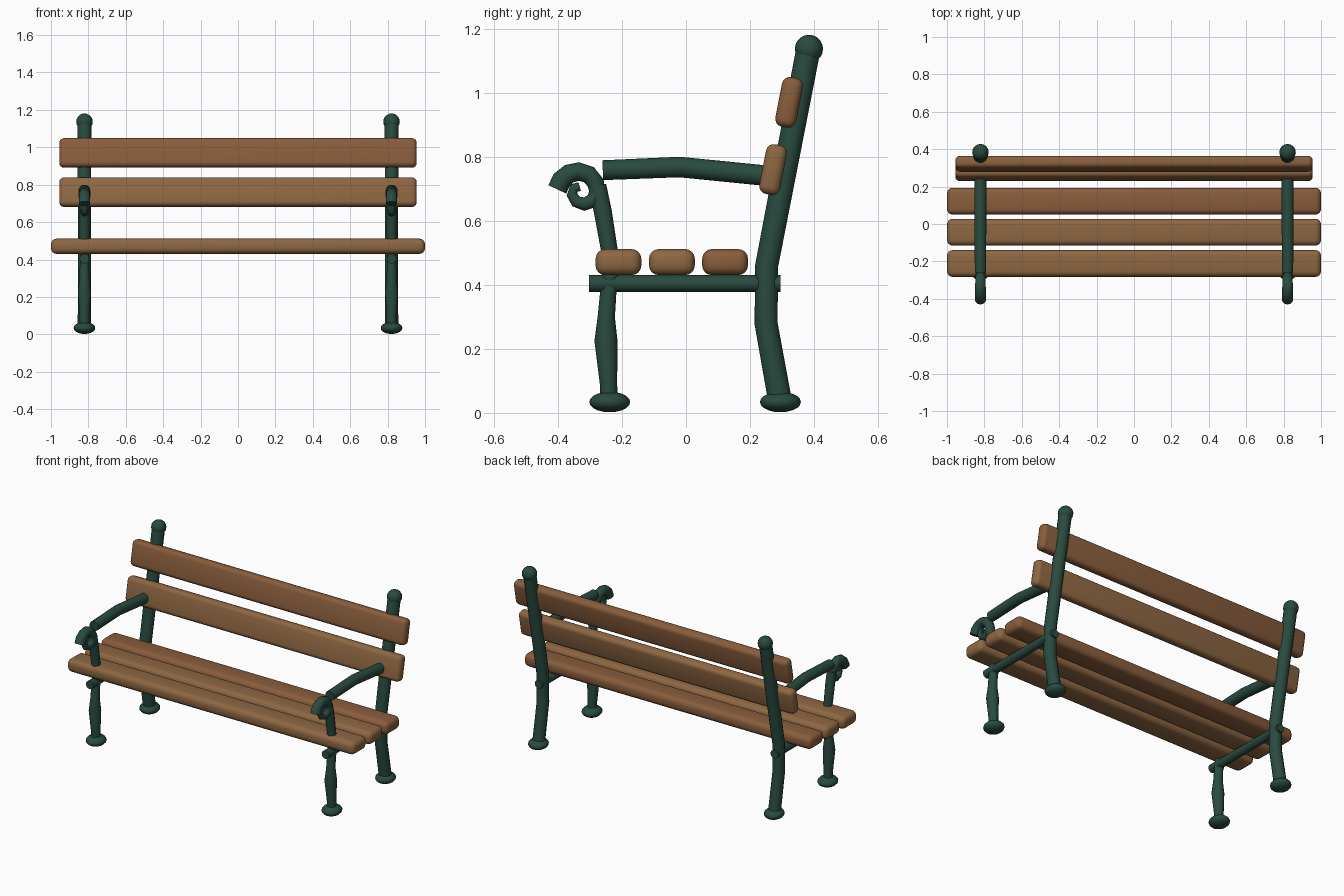
import bpy, bmesh, math
from mathutils import Vector, Matrix

if "Cube" in bpy.data.objects:
    bpy.data.objects.remove(bpy.data.objects["Cube"])


def material(name, rgb):
    m = bpy.data.materials.new(name)
    m.diffuse_color = (*rgb, 1)
    m.use_nodes = True
    m.node_tree.nodes["Principled BSDF"].inputs["Base Color"].default_value = m.diffuse_color
    return m


IRON = material("green_iron", (0.022, 0.07, 0.05))
WOOD = material("wood", (0.27, 0.135, 0.055))
WOOD_RED = material("reddish_wood", (0.25, 0.11, 0.045))


def finish(name, bm, mat, angle=40):
    bmesh.ops.recalc_face_normals(bm, faces=bm.faces)
    me = bpy.data.meshes.new(name)
    bm.to_mesh(me)
    bm.free()
    me.shade_smooth()
    me.set_sharp_from_angle(angle=math.radians(angle))
    me.materials.append(mat)
    ob = bpy.data.objects.new(name, me)
    bpy.context.collection.objects.link(ob)
    return ob


def tube(name, x, path, sides=14):
    """Capped tube along (y, z, radius) points in the plane at x."""
    bm = bmesh.new()
    pts = [Vector((x, y, z)) for y, z, r in path]
    rings = []
    for i, p in enumerate(pts):
        d = Vector()
        if i > 0:
            d += (p - pts[i - 1]).normalized()
        if i < len(pts) - 1:
            d += (pts[i + 1] - p).normalized()
        d.normalize()
        side = Vector((0, -d.z, d.y))
        r = path[i][2]
        ring = []
        for k in range(sides):
            a = 2 * math.pi * k / sides
            ring.append(bm.verts.new(p + r * (math.cos(a) * side + math.sin(a) * Vector((1, 0, 0)))))
        rings.append(ring)
    for a, b in zip(rings, rings[1:]):
        for k in range(sides):
            n = (k + 1) % sides
            bm.faces.new((a[k], a[n], b[n], b[k]))
    bm.faces.new(rings[0])
    bm.faces.new(rings[-1])
    return finish(name, bm, IRON)


def ball(name, centre, size):
    bm = bmesh.new()
    m = Matrix.Translation(centre) @ Matrix.Diagonal((*size, 1))
    bmesh.ops.create_uvsphere(bm, u_segments=16, v_segments=10, radius=1, matrix=m)
    return finish(name, bm, IRON)


def slat(name, y, z, size, mat, tilt=0, bevel=0.03):
    bm = bmesh.new()
    bmesh.ops.create_cube(bm, size=1, matrix=Matrix.Diagonal((*size, 1)))
    bmesh.ops.bevel(bm, geom=bm.edges[:], offset=bevel, segments=4, profile=0.5, affect='EDGES')
    ob = finish(name, bm, mat)
    ob.location = (0, y, z)
    ob.rotation_euler.x = math.radians(tilt)


# Wooden slats
for i, y in enumerate((-0.211, -0.044, 0.122)):
    slat(f"seat_slat_{i + 1}", y, 0.471, (2.0, 0.143, 0.081), WOOD_RED if i == 2 else WOOD)
slat("lower_back_slat", 0.272, 0.76, (1.91, 0.066, 0.158), WOOD, -11, 0.025)
slat("upper_back_slat", 0.322, 0.97, (1.91, 0.066, 0.158), WOOD_RED, -11, 0.025)

# Profiles of the iron side frame: y, z, radius
BACK_LEG = [(0.295, 0.03, 0.037), (0.25, 0.28, 0.036), (0.252, 0.46, 0.036), (0.383, 1.14, 0.038)]
FRONT_LEG = [(-0.24, 0.03, 0.027), (-0.242, 0.09, 0.027), (-0.25, 0.225, 0.036),
             (-0.249, 0.30, 0.027), (-0.241, 0.40, 0.025)]
ARM_POST = [(-0.237, 0.38, 0.025), (-0.238, 0.50, 0.026), (-0.26, 0.63, 0.028), (-0.277, 0.71, 0.028)]
SCROLL = [(-0.402, 0.698, 0.031), (-0.388, 0.728, 0.031), (-0.365, 0.747, 0.030),
          (-0.335, 0.754, 0.029), (-0.303, 0.744, 0.028), (-0.282, 0.718, 0.027),
          (-0.278, 0.688, 0.025), (-0.292, 0.662, 0.023), (-0.318, 0.652, 0.021),
          (-0.343, 0.660, 0.019), (-0.356, 0.681, 0.017), (-0.350, 0.702, 0.016),
          (-0.332, 0.707, 0.014)]
ARMREST = [(-0.26, 0.758, 0.031), (-0.02, 0.768, 0.032), (0.27, 0.739, 0.032)]
RAIL = [(-0.303, 0.404, 0.026), (0.295, 0.404, 0.026)]

# Two iron side frames
for side, x in (("left", -0.821), ("right", 0.821)):
    for part, path in (("back_leg", BACK_LEG), ("front_leg", FRONT_LEG), ("arm_post", ARM_POST),
                       ("arm_scroll", SCROLL), ("armrest", ARMREST), ("seat_rail", RAIL)):
        tube(f"{side}_{part}", x, path)
    ball(f"{side}_back_finial", (x, 0.384, 1.137), (0.044, 0.044, 0.044))
    for part, y in (("front_foot", -0.238), ("back_foot", 0.295)):
        ball(f"{side}_{part}", (x, y, 0.034), (0.058, 0.064, 0.032))
